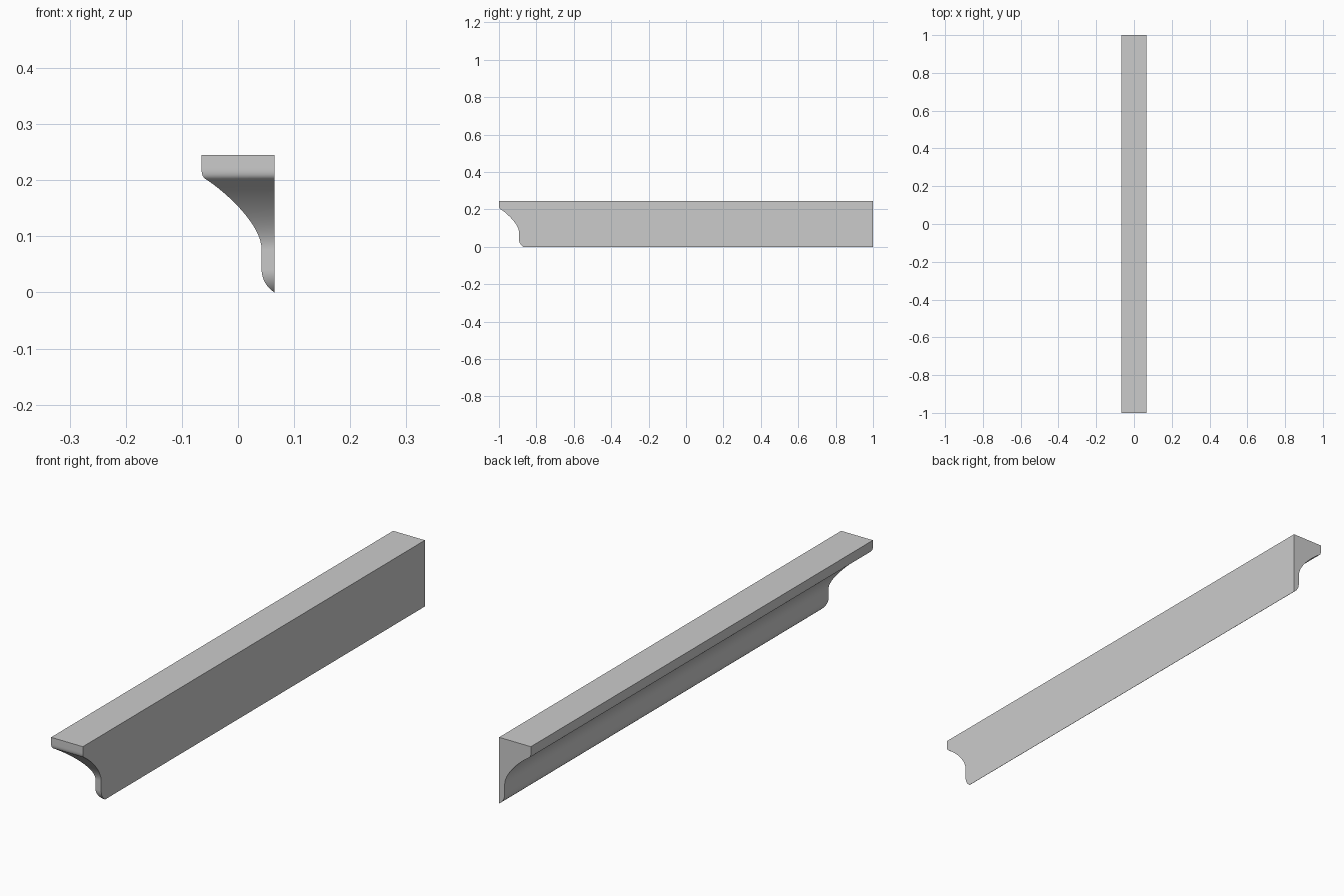
import bpy
import bmesh
from mathutils import Vector
from mathutils.geometry import interpolate_bezier

cube = bpy.data.objects.get("Cube")
if cube:
    bpy.data.objects.remove(cube, do_unlink=True)

HALF_DEPTH, HALF_LENGTH, HEIGHT = 0.065, 1.0, 0.245


def curve(points, steps):
    """Sample one cubic piece of the moulding profile as (x, z)."""
    return interpolate_bezier(*[Vector(p) for p in points], steps)


# Moulding profile from top to bottom: lip, cove, straight band, rounded toe
profile = [Vector((-HALF_DEPTH, HEIGHT))]
profile += curve([(-0.065, 0.222), (-0.065, 0.213), (-0.064, 0.207), (-0.059, 0.203)], 7)
profile += curve([(-0.059, 0.203), (-0.02, 0.178), (0.042, 0.12), (0.042, 0.077)], 20)[1:]
profile += curve([(0.042, 0.041), (0.042, 0.023), (0.052, 0.008), (HALF_DEPTH, 0)], 9)

# The profile runs along the left-hand side and returns round the front end
bm = bmesh.new()
back, corner, wall = [], [], []
for x, z in profile:
    y_front = -HALF_LENGTH + x + HALF_DEPTH
    back.append(bm.verts.new((x, HALF_LENGTH, z)))
    corner.append(bm.verts.new((x, y_front, z)))
    wall.append(bm.verts.new((HALF_DEPTH, y_front, z)))
top_back = bm.verts.new((HALF_DEPTH, HALF_LENGTH, HEIGHT))

for i in range(len(profile) - 1):
    for a, b in ((back, corner), (corner, wall)):
        if i == len(profile) - 2 and b is wall:
            # The return closes to a point at the toe
            bm.faces.new((a[i], a[i + 1], b[i]))
        else:
            bm.faces.new((a[i], a[i + 1], b[i + 1], b[i]))

# Flat top, back end and wall side
bm.faces.new((back[0], corner[0], wall[0], top_back))
bm.faces.new(back + [top_back])
bm.faces.new(wall[:-1] + [corner[-1], back[-1], top_back])
bm.verts.remove(wall[-1])
bmesh.ops.recalc_face_normals(bm, faces=bm.faces[:])

mesh = bpy.data.meshes.new("cornice_moulding")
bm.to_mesh(mesh)
bm.free()
moulding = bpy.data.objects.new("cornice_moulding", mesh)
bpy.context.collection.objects.link(moulding)

# Plain grey finish
grey = bpy.data.materials.new("plain_grey")
grey.use_nodes = True
colour = (0.6, 0.6, 0.6, 1)
grey.diffuse_color = colour
grey.node_tree.nodes["Principled BSDF"].inputs["Base Color"].default_value = colour
mesh.materials.append(grey)

# Smooth curves with crisp corners
bpy.ops.object.select_all(action="DESELECT")
moulding.select_set(True)
bpy.context.view_layer.objects.active = moulding
bpy.ops.object.shade_smooth_by_angle(angle=0.6)
